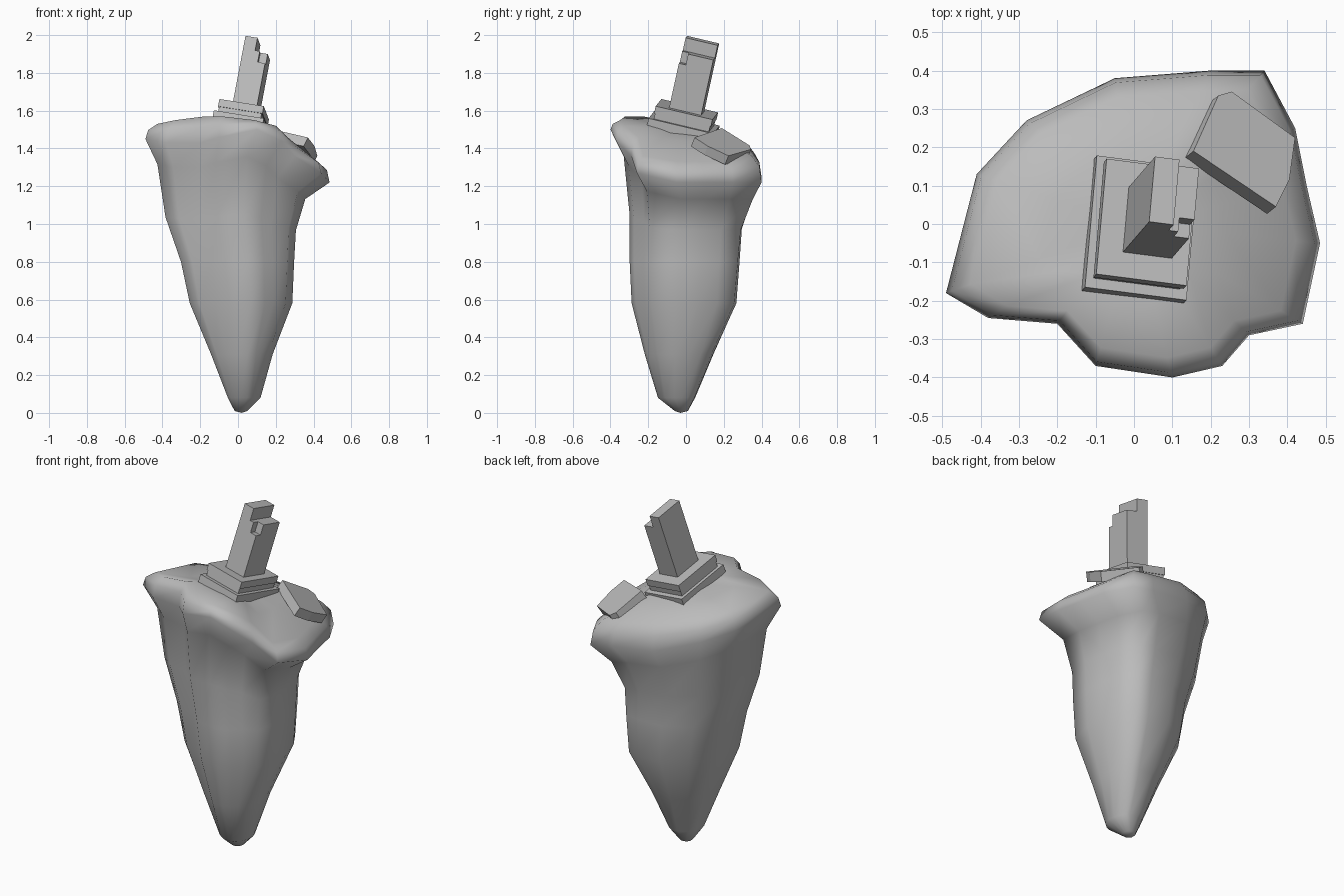
import bpy, bmesh
from mathutils import Vector, Matrix

cube = bpy.data.objects.get("Cube")
if cube:
    bpy.data.objects.remove(cube, do_unlink=True)

# single stone colour
stone = bpy.data.materials.new("grey_stone")
stone.use_nodes = True
stone.diffuse_color = (0.5, 0.5, 0.5, 1)
stone.node_tree.nodes["Principled BSDF"].inputs["Base Color"].default_value = (0.5, 0.5, 0.5, 1)


def finish(bm, name, smooth=False):
    bmesh.ops.recalc_face_normals(bm, faces=bm.faces)
    mesh = bpy.data.meshes.new(name)
    bm.to_mesh(mesh)
    bm.free()
    for poly in mesh.polygons:
        poly.use_smooth = smooth
    mesh.materials.append(stone)
    obj = bpy.data.objects.new(name, mesh)
    bpy.context.collection.objects.link(obj)
    return obj


def bridge(bm, lower, upper):
    count = len(lower)
    for i in range(count):
        j = (i + 1) % count
        bm.faces.new((lower[i], lower[j], upper[j], upper[i]))


def fan(bm, ring, centre):
    tip = bm.verts.new(centre)
    for i in range(len(ring)):
        bm.faces.new((ring[i - 1], ring[i], tip))


# widest outline of the rock: x, y, lip height, upper edge height
RIM = [
    (-.49, -.18, 1.45, 1.53), (-.38, -.245, 1.43, 1.55),
    (-.2, -.26, 1.43, 1.57), (-.1, -.37, 1.46, 1.57),
    (.1, -.4, 1.5, 1.55), (.23, -.37, 1.44, 1.52),
    (.3, -.29, 1.36, 1.46), (.44, -.26, 1.27, 1.36),
    (.485, -.05, 1.22, 1.33), (.45, .1, 1.22, 1.33),
    (.42, .25, 1.22, 1.33), (.34, .4, 1.22, 1.36),
    (.2, .4, 1.25, 1.38), (-.05, .38, 1.28, 1.42),
    (-.28, .27, 1.35, 1.46), (-.41, .13, 1.4, 1.5),
]
# body sections from the tip up: x range, y range, height, tilt, roundness
SECTIONS = [
    (-.02, .05, -.06, .01, .01, 0, 1),
    (-.06, .12, -.15, .05, .08, 0, .8),
    (-.15, .185, -.22, .15, .31, 0, .5),
    (-.265, .29, -.29, .275, .58, 0, .4),
    (-.31, .3, -.3, .29, .8, 0, .3),
    (-.39, .31, -.3, .3, 1.0, .3, .2),
    (-.43, .36, -.33, .36, 1.22, .8, .1),
]


def build_rock():
    bm = bmesh.new()
    rings = []
    for x0, x1, y0, y1, z, tilt, roundness in SECTIONS:
        ring = []
        for x, y, lip, edge in RIM:
            p = Vector((x / .49, y / .4))
            p = p.lerp(p.normalized(), roundness)
            ring.append(bm.verts.new((
                (x0 + x1) / 2 + p.x * (x1 - x0) / 2,
                (y0 + y1) / 2 + p.y * (y1 - y0) / 2,
                z + (lip - 1.33) * tilt)))
        rings.append(ring)
    # lip, rounded edge and gently domed top
    crown = 1.53
    for scale, rise, dome in ((1, 0, 0), (.97, .6, 0), (.87, 1, 0), (.5, 1, .55)):
        rings.append([bm.verts.new((
            x * scale, y * scale,
            (lip + (edge - lip) * rise) * (1 - dome) + crown * dome))
            for x, y, lip, edge in RIM])
    for lower, upper in zip(rings, rings[1:]):
        bridge(bm, lower, upper)
    fan(bm, rings[0], (0.02, -.03, 0))
    fan(bm, rings[-1], (0, 0, crown))
    return finish(bm, "floating_rock", True)


build_rock()

# leaning frame shared by the plinth and the tower
up = Vector((.19, .22, 1)).normalized()
side = Vector((1, -.09, 0))
side = (side - up * side.dot(up)).normalized()
back = up.cross(side)
frame = Matrix((side, back, up)).transposed().to_4x4()
frame.translation = (.02, -.01, 1.54)


def leaning_box(name, low, high):
    low, high = Vector(low), Vector(high)
    bm = bmesh.new()
    bmesh.ops.create_cube(bm, size=1)
    for v in bm.verts:
        v.co = frame @ ((low + high) / 2 + v.co * (high - low))
    return finish(bm, name)


# stepped plinth
for name, half_x, half_y, bottom, top in (
        ("plinth_base", .135, .177, -.065, 0),
        ("plinth_neck", .115, .15, 0, .03),
        ("plinth_cap", .12, .155, .03, .07)):
    leaning_box(name, (-half_x, -half_y, bottom), (half_x, half_y, top))

# tower with a lower wing and a notched front corner
leaning_box("tower_core", (-.055, -.0875, .07), (.01, .0875, .445))
leaning_box("tower_wing", (.01, -.0875, .07), (.075, .0875, .315))
leaning_box("tower_wing_top", (.01, -.05, .315), (.075, .0875, .375))
leaning_box("tower_wing_corner", (.01, -.0875, .315), (.035, -.05, .375))


# loose slab lying on the slope
def build_slab():
    outline = [(.155, .19), (.37, .045), (.405, .115), (.42, .225),
               (.255, .345), (.22, .335)]
    normal = Vector((.5, .4, 1)).normalized()
    bm = bmesh.new()
    top = [bm.verts.new((x, y, 1.51 - .5 * (x - .15) - .4 * (y - .19)))
           for x, y in outline]
    bottom = [bm.verts.new(v.co - normal * .055) for v in top]
    bm.faces.new(top)
    bm.faces.new(bottom[::-1])
    bridge(bm, bottom, top)
    return finish(bm, "loose_slab")


build_slab()
